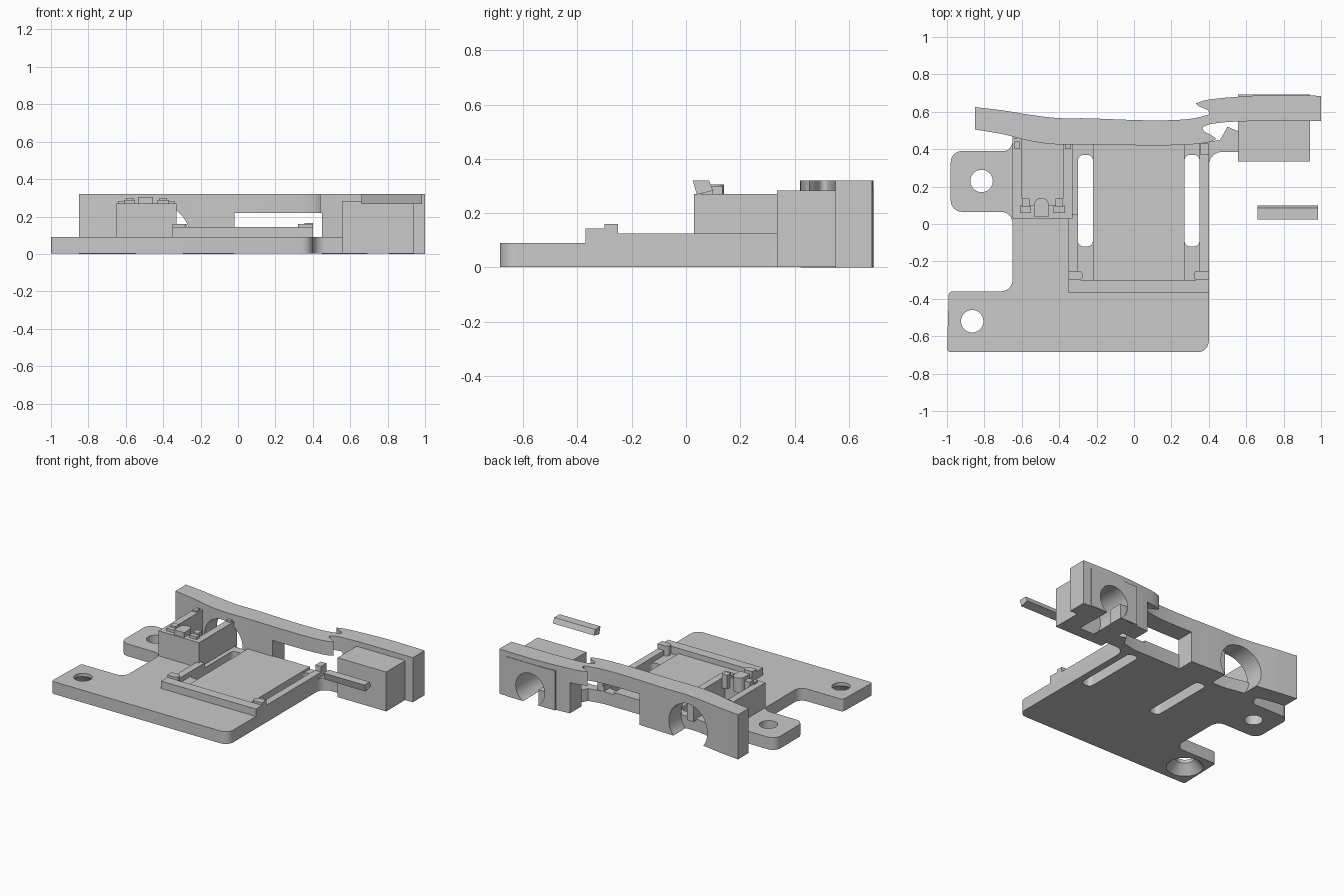
import bpy, bmesh, math
from mathutils import Vector

cube = bpy.data.objects.get("Cube")
if cube:
    bpy.data.objects.remove(cube, do_unlink=True)

grey = bpy.data.materials.new("plain grey")
grey.use_nodes = True
grey.diffuse_color = (0.585, 0.585, 0.585, 1)
grey.node_tree.nodes["Principled BSDF"].inputs["Base Color"].default_value = grey.diffuse_color


def prism(name, outline, low, high, axis="z"):
    """Extrude an outline along z, or along x (outline in y, z) or y (outline in x, z)."""
    place = {"z": lambda a, b, t: (a, b, t),
             "x": lambda a, b, t: (t, a, b),
             "y": lambda a, b, t: (a, t, b)}[axis]
    bm = bmesh.new()
    face = bm.faces.new([bm.verts.new(place(a, b, low)) for a, b in outline])
    top = bmesh.ops.extrude_face_region(bm, geom=[face])["geom"]
    shift = Vector(place(0, 0, high - low))
    bmesh.ops.translate(bm, vec=shift, verts=[v for v in top if isinstance(v, bmesh.types.BMVert)])
    bmesh.ops.recalc_face_normals(bm, faces=bm.faces)
    return finish(name, bm)


def finish(name, bm):
    mesh = bpy.data.meshes.new(name)
    bm.to_mesh(mesh)
    bm.free()
    mesh.materials.append(grey)
    obj = bpy.data.objects.new(name, mesh)
    bpy.context.collection.objects.link(obj)
    return obj


def box(name, x0, x1, y0, y1, z0, z1):
    return prism(name, [(x0, y0), (x1, y0), (x1, y1), (x0, y1)], z0, z1)


def circle(x, y, r, n=40):
    return [(x + r * math.cos(2 * math.pi * i / n), y + r * math.sin(2 * math.pi * i / n))
            for i in range(n)]


def rounded(points, steps=8):
    """Round each corner (x, y, radius) of a polygon."""
    out = []
    for i, (x, y, r) in enumerate(points):
        p = Vector((x, y))
        if r == 0:
            out.append((x, y))
            continue
        a = (Vector(points[i - 1][:2]) - p).normalized()
        b = (Vector(points[(i + 1) % len(points)][:2]) - p).normalized()
        half = a.angle(b) / 2
        centre = p + (a + b).normalized() * r / math.sin(half)
        start = p + a * r / math.tan(half) - centre
        end = p + b * r / math.tan(half) - centre
        for k in range(steps + 1):
            arm = start.normalized().slerp(end.normalized(), k / steps)
            out.append(tuple(centre + arm.normalized() * r))
    return out


def spline(points, steps=6):
    """Smooth open curve through the points."""
    p = [Vector(q) for q in [points[0], *points, points[-1]]]
    out = []
    for a, b, c, d in zip(p, p[1:], p[2:], p[3:]):
        for k in range(steps):
            t = k / steps
            out.append(tuple(0.5 * (2 * b + (c - a) * t + (2 * a - 5 * b + 4 * c - d) * t * t
                                    + (3 * b - a - 3 * c + d) * t ** 3)))
    return out + [tuple(points[-1])]


def cut(obj, cutters):
    for c in cutters:
        c.hide_render = True
        mod = obj.modifiers.new("cut", "BOOLEAN")
        mod.operation, mod.solver, mod.object = "DIFFERENCE", "EXACT", c
        bpy.context.view_layer.objects.active = obj
        bpy.ops.object.modifier_apply(modifier=mod.name)
        bpy.data.objects.remove(c, do_unlink=True)


# Base plate with two mounting tabs and an arm
plate = prism("base_plate", rounded([
    (-1, -.685, .02), (.4, -.685, .06), (.4, .385, .07), (.57, .385, 0), (.57, .49, 0),
    (.5, .52, 0), (.46, .45, 0), (.35, .43, 0), (-.4, .43, 0), (-.65, .48, 0),
    (-.65, .39, .05), (-.98, .39, .06), (-.98, .065, .06), (-.65, .065, .06),
    (-.65, -.36, .06), (-.99, -.36, .02)]), .002, .09)


def slot(x):
    return prism("slot_cutter", rounded([(x, -.12, .03), (x + .08, -.12, .03),
                                         (x + .08, .37, .03), (x, .37, .03)]), -.1, .3)


# Slots, screw holes and the countersink under the front tab
sink = bmesh.new()
bmesh.ops.create_cone(sink, cap_ends=True, segments=40, radius1=.124, radius2=.05, depth=.08)
bmesh.ops.translate(sink, vec=(-.865, -.52, .037), verts=sink.verts)
cut(plate, [slot(-.3), slot(.27),
            prism("hole_cutter", circle(-.815, .23, .06), -.1, .3),
            prism("hole_cutter", circle(-.865, -.52, .06), -.1, .3),
            finish("sink_cutter", sink)])

# Tray: raised pad, rails, front lip and corner clips
box("tray_pad", -.22, .27, -.3, .43, .08, .105)
box("right_tray_rail", -.35, -.3, -.37, .05, .08, .125)
box("left_tray_rail", .35, .4, -.37, .43, .08, .125)
box("tray_front_lip", -.35, .4, -.37, -.3, .08, .143)
for side, x0, x1, r0, r1 in (("right", -.35, -.275, 0, .02), ("left", .32, .4, .02, 0)):
    prism(side + "_tray_clip", rounded([(x0, -.3, r0), (x1, -.3, r1),
                                        (x1, -.25, r1), (x0, -.25, r0)]), .08, .16)
box("rear_tray_clip", .355, .4, .37, .43, .08, .165)

# Open-backed housing with top bumps
box("housing_front", -.65, -.33, .03, .1, .08, .27)
for side, x0, tooth in (("right", -.65, -.61), ("left", -.38, -.43)):
    box("housing_%s_wall" % side, x0, x0 + .05, .09, .46, .08, .27)
    box("housing_%s_tooth" % side, x0 + .01, x0 + .04, .4, .44, .26, .282)
    box("housing_%s_corner_tooth" % side, tooth, tooth + .06, .06, .1, .26, .288)
    box("housing_%s_clip" % side, tooth + .01, tooth + .05, .09, .135, .2, .3)
prism("housing_arch", [(-.535, .04), (-.455, .04)] +
      [p for p in circle(-.495, .1, .04, 20) if p[1] >= .0999], .2, .305)

# Curved back wall with a fish-tail break
back = spline([(.4, .585), (.3, .562), (.15, .554), (0, .556), (-.25, .565),
               (-.4, .566), (-.55, .583), (-.7, .607), (-.85, .625)])
front = spline([(-.85, .505), (-.7, .48), (-.55, .443), (-.4, .425), (-.2, .425),
                (.1, .42), (.3, .425), (.4, .438), (.44, .455)])
notch = spline([(.44, .455), (.41, .477), (.375, .495), (.37, .518), (.41, .535)])[1:-1]
right_front = spline([(.41, .535), (.5, .545), (.65, .55), (1, .55)])
right_back = spline([(1, .685), (.75, .69), (.55, .68), (.4, .665), (.33, .645)])
tail = spline([(.33, .645), (.35, .628), (.395, .608), (.4, .585)])[1:-1]
wall = prism("back_wall", back + front + notch + right_front + right_back + tail, 0, .32)


def side_bore():
    return prism("bore_cutter", circle(.75, .1, .115), .42, .8, "y")


cut(wall, [box("window_cutter", -.02, .45, .3, .8, -.1, .22),
           prism("bore_cutter", circle(-.42, .1, .16), .3, .8, "y"), side_bore()])

# Block behind the wall, bored from the back, with a small post in the bore
block = box("side_block", .555, .94, .335, .693, .001, .283)
cut(block, [side_bore()])
box("bore_post", .63, .69, .58, .685, .002, .11)

# Loose slanted bar
prism("loose_bar", [(.025, .32), (.04, .268), (.1, .283), (.085, .32)], .66, .985, "x")

# Smooth the curved faces, keep edges sharp
bpy.ops.object.select_all(action="DESELECT")
for obj in bpy.context.scene.objects:
    if obj.type == "MESH":
        obj.select_set(True)
        bpy.context.view_layer.objects.active = obj
bpy.ops.object.shade_smooth_by_angle(angle=math.radians(30))
